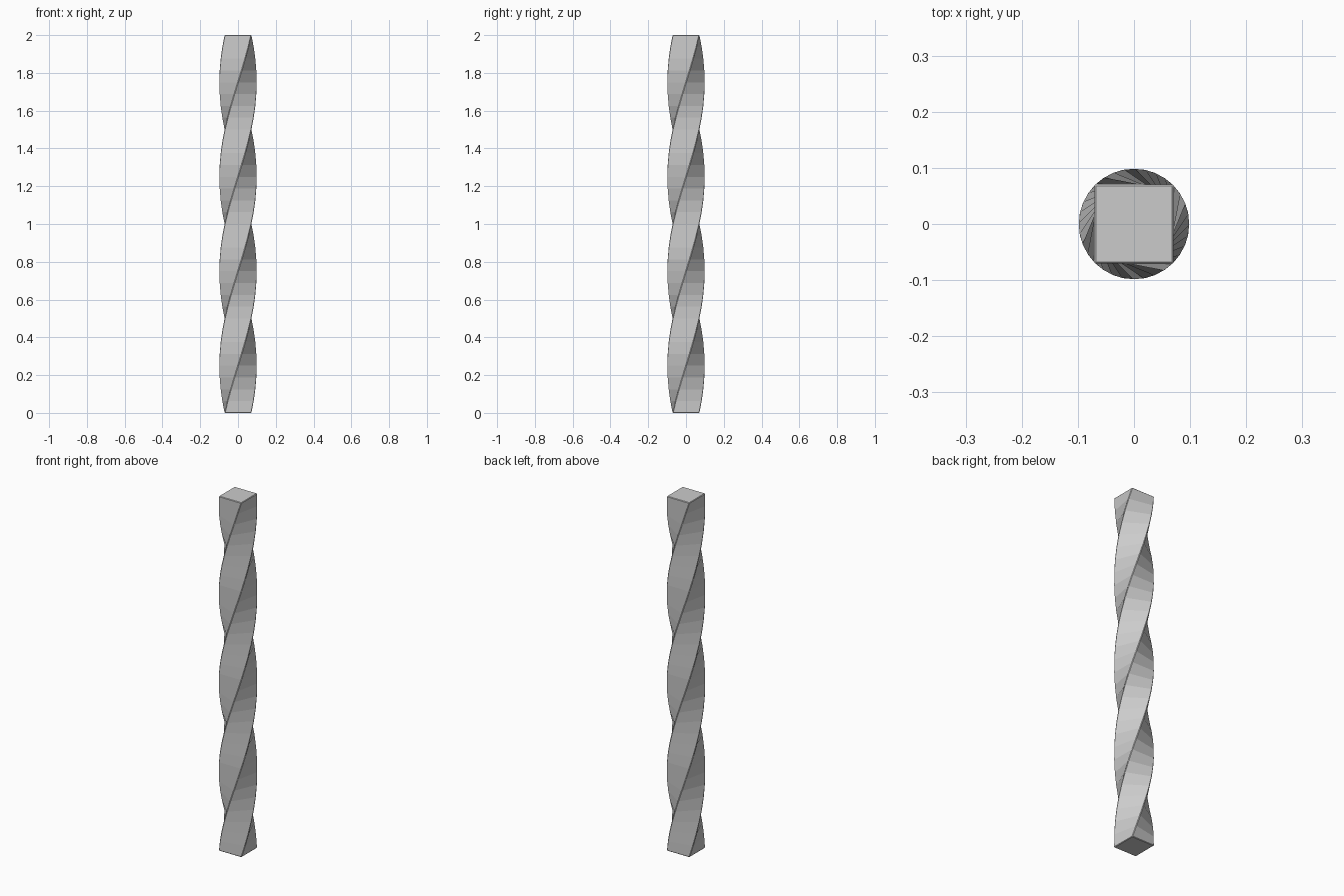
import bpy, bmesh
from math import cos, sin, pi

if "Cube" in bpy.data.objects:
    bpy.data.objects.remove(bpy.data.objects["Cube"])

HEIGHT, HALF, BEVEL, STEPS = 2.0, 0.071, 0.003, 32

# Square cross-section with small chamfered corners
def section(half, chamfer):
    pts = []
    for k in range(4):
        c, s = cos(k * pi / 2), sin(k * pi / 2)
        for x, y in ((half, half - chamfer), (half - chamfer, half)):
            pts.append((x * c - y * s, x * s + y * c))
    return pts

bm = bmesh.new()

# One ring of the section, turned one full revolution over the height
def ring(z, half, chamfer):
    a = 2 * pi * z / HEIGHT
    return [bm.verts.new((x * cos(a) - y * sin(a), x * sin(a) + y * cos(a), z))
            for x, y in section(half, chamfer)]

levels = [HEIGHT * i / STEPS for i in range(STEPS + 1)]
levels[0], levels[-1] = BEVEL, HEIGHT - BEVEL
rings = [ring(0, HALF - BEVEL, BEVEL * 0.3)]
rings += [ring(z, HALF, BEVEL) for z in levels]
rings.append(ring(HEIGHT, HALF - BEVEL, BEVEL * 0.3))

# Sides and end caps
for lo, hi in zip(rings, rings[1:]):
    for i in range(8):
        j = (i + 1) % 8
        bm.faces.new((lo[i], lo[j], hi[j], hi[i]))
bm.faces.new(rings[0][::-1])
bm.faces.new(rings[-1])

mesh = bpy.data.meshes.new("twisted_bar")
bm.to_mesh(mesh)
bm.free()
bpy.context.collection.objects.link(bpy.data.objects.new("twisted_bar", mesh))
